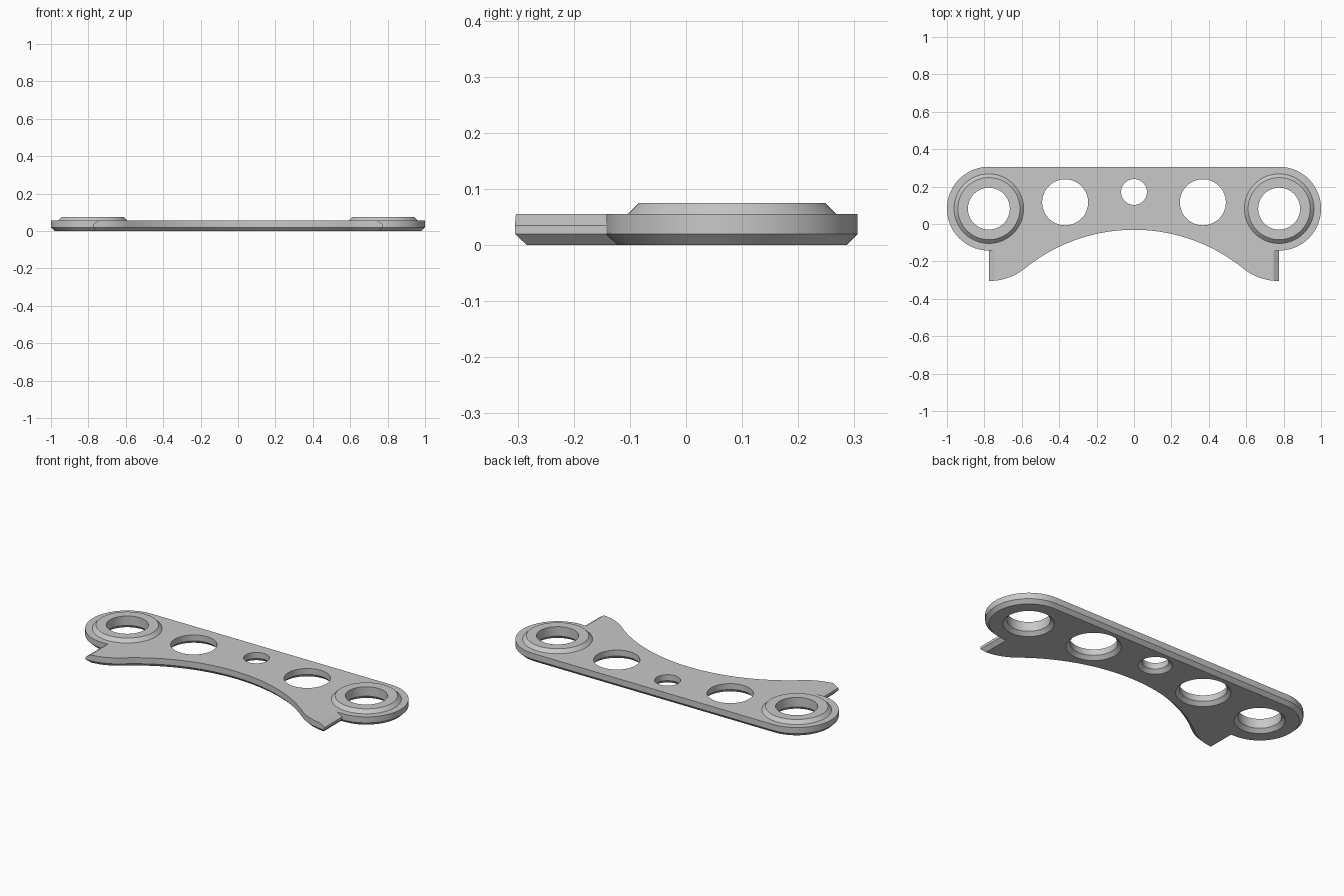
import bpy, bmesh, math
from mathutils import Vector

if "Cube" in bpy.data.objects:
    bpy.data.objects.remove(bpy.data.objects["Cube"])

RING_X, RING_Y, RING_R = 0.776, 0.082, 0.224
HOLE_R, TOP, STEP, BOSS_TOP = 0.112, 0.055, 0.02, 0.075

grey = bpy.data.materials.new("grey plastic")
grey.diffuse_color = (0.58, 0.58, 0.58, 1)
grey.use_nodes = True
grey.node_tree.nodes["Principled BSDF"].inputs["Base Color"].default_value = grey.diffuse_color


def make_object(name, bm):
    bmesh.ops.recalc_face_normals(bm, faces=bm.faces)
    mesh = bpy.data.meshes.new(name)
    bm.to_mesh(mesh)
    bm.free()
    mesh.materials.append(grey)
    obj = bpy.data.objects.new(name, mesh)
    bpy.context.collection.objects.link(obj)
    return obj


def loft(name, loops, capped=True):
    """Skin a stack of equal-length point loops."""
    bm = bmesh.new()
    rings = [[bm.verts.new(p) for p in loop] for loop in loops]
    for a, b in zip(rings, rings[1:]):
        n = len(a)
        for i in range(n):
            j = (i + 1) % n
            bm.faces.new((a[i], a[j], b[j], b[i]))
    if capped:
        caps = [bm.faces.new(list(reversed(rings[0]))), bm.faces.new(rings[-1])]
        bm.normal_update()
        bmesh.ops.triangulate(bm, faces=caps, ngon_method='EAR_CLIP')
    return make_object(name, bm)


def circle(x, y, r, z, n=64):
    return [(x + r * math.cos(2 * math.pi * i / n),
             y + r * math.sin(2 * math.pi * i / n), z) for i in range(n)]


def arc(cx, cy, r, a0, a1, n):
    return [Vector((cx + r * math.cos(math.radians(a0 + (a1 - a0) * i / n)),
                    cy + r * math.sin(math.radians(a0 + (a1 - a0) * i / n))))
            for i in range(n + 1)]


def inset(points, d):
    """Move a counter-clockwise outline inward by d with mitred corners."""
    out = []
    for i, p in enumerate(points):
        a = (p - points[i - 1]).normalized()
        b = (points[(i + 1) % len(points)] - p).normalized()
        na, nb = Vector((-a.y, a.x)), Vector((-b.y, b.x))
        out.append(p + (na + nb) * (d / (1 + na.dot(nb))))
    return out


def cut(target, cutter):
    cutter.hide_render = True
    mod = target.modifiers.new("cut", 'BOOLEAN')
    mod.operation, mod.solver, mod.object = 'DIFFERENCE', 'EXACT', cutter
    bpy.context.view_layer.objects.active = target
    bpy.ops.object.modifier_apply(modifier=mod.name)
    bpy.data.objects.remove(cutter)


# Right half of the outline, from bottom middle round to the top
ARCH_Y, ARCH_R, TAB_X, TAB_R = -0.959, 0.928, 0.775, 0.305
touch = math.degrees(math.atan2(-ARCH_Y, TAB_X))
half = arc(0, ARCH_Y, ARCH_R, 90, touch, 20)
# the last fillet segment is longer than the chamfer so the inset stays clean
half += arc(TAB_X, 0, TAB_R, 180 + touch, 263, 9)[1:] + [Vector((TAB_X, -TAB_R))]
ring = arc(RING_X, RING_Y, RING_R, -90, 90, 36)
half += [Vector((TAB_X, ring[0].y))] + ring[1:]
mirrored = [Vector((-p.x, p.y)) for p in reversed(half[1:])]
outline = half + mirrored

# Plate with a chamfered underside
base = inset(outline, STEP)
plate = loft("plate", [[(p.x, p.y, 0) for p in base],
                       [(p.x, p.y, STEP) for p in outline],
                       [(p.x, p.y, TOP) for p in outline]])

# Through holes, countersunk from below
for x, y, r in ((-RING_X, RING_Y, HOLE_R), (RING_X, RING_Y, HOLE_R),
                (-0.368, 0.116, 0.123), (0.368, 0.116, 0.123), (0, 0.171, 0.069)):
    cut(plate, loft("hole_cutter", [circle(x, y, r + 2 * STEP, -STEP),
                                    circle(x, y, r, STEP),
                                    circle(x, y, r, 0.1)]))

# Sloped tops on the two tab ends
for s in (-1, 1):
    wedge = [(s * 0.745, TOP), (s * 0.79, 0.025), (s * 0.79, 0.1), (s * 0.745, 0.1)]
    cut(plate, loft("tab_cutter", [[(x, y, z) for x, z in wedge]
                                   for y in (-0.4, -0.1405)]))

# Raised bosses around the end holes
parts = [plate]
for side, s in (("left", -1), ("right", 1)):
    x = s * RING_X
    parts.append(loft(side + "_boss", [circle(x, RING_Y, 0.186, TOP),
                                       circle(x, RING_Y, 0.166, BOSS_TOP),
                                       circle(x, RING_Y, HOLE_R, BOSS_TOP),
                                       circle(x, RING_Y, HOLE_R, TOP)], capped=False))

for obj in parts:
    bpy.ops.object.select_all(action='DESELECT')
    obj.select_set(True)
    bpy.context.view_layer.objects.active = obj
    bpy.ops.object.shade_smooth_by_angle(angle=math.radians(25))
